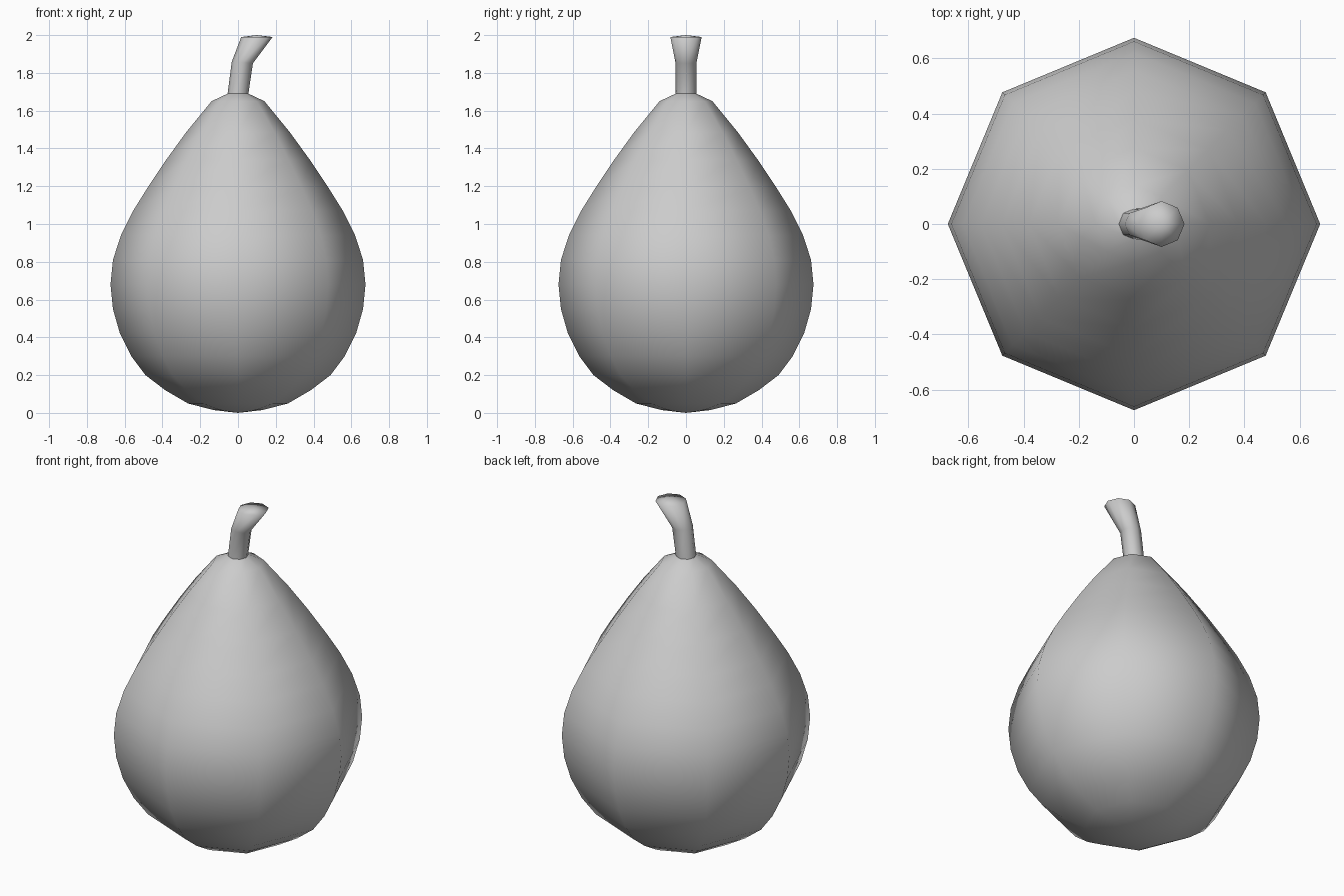
import bpy, bmesh
from math import cos, sin, pi

if "Cube" in bpy.data.objects:
    bpy.data.objects.remove(bpy.data.objects["Cube"])

SIDES = 8


def loft(name, rings, start=None, end=None):
    """Skin rings of (x, z, radius, z slope along x); optional pole points close the ends."""
    bm = bmesh.new()
    loops = []
    for cx, z, r, slope in rings:
        loop = []
        for i in range(SIDES):
            a = 2 * pi * i / SIDES
            loop.append(bm.verts.new((cx + r * cos(a), r * sin(a), z + slope * r * cos(a))))
        loops.append(loop)
    for lo, hi in zip(loops, loops[1:]):
        for i in range(SIDES):
            j = (i + 1) % SIDES
            bm.faces.new((lo[i], lo[j], hi[j], hi[i]))
    for pole, loop in ((start, loops[0]), (end, loops[-1])):
        if pole:
            v = bm.verts.new(pole)
            for i in range(SIDES):
                bm.faces.new((v, loop[i], loop[(i + 1) % SIDES]))
    bmesh.ops.recalc_face_normals(bm, faces=bm.faces)
    for f in bm.faces:
        f.smooth = True
    mesh = bpy.data.meshes.new(name)
    bm.to_mesh(mesh)
    bm.free()
    obj = bpy.data.objects.new(name, mesh)
    bpy.context.collection.objects.link(obj)
    return obj


# Fruit body: eight-sided lathe, (radius, height)
profile = [(0.13, 0.015), (0.265, 0.05), (0.385, 0.12), (0.49, 0.20), (0.565, 0.30),
           (0.625, 0.42), (0.662, 0.55), (0.675, 0.68), (0.662, 0.81), (0.62, 0.94),
           (0.555, 1.07), (0.48, 1.19), (0.38, 1.34), (0.275, 1.485), (0.14, 1.65),
           (0.055, 1.69)]
loft("pear_body", [(0, z, r, 0) for r, z in profile], start=(0, 0, 0))

# Stem: bent to the right and flaring at the tip
loft("stem", [(0, 1.69, 0.055, 0), (0.023, 1.855, 0.056, -0.08), (0.1, 1.99, 0.083, 0)],
     end=(0.1, 0, 2.0))
